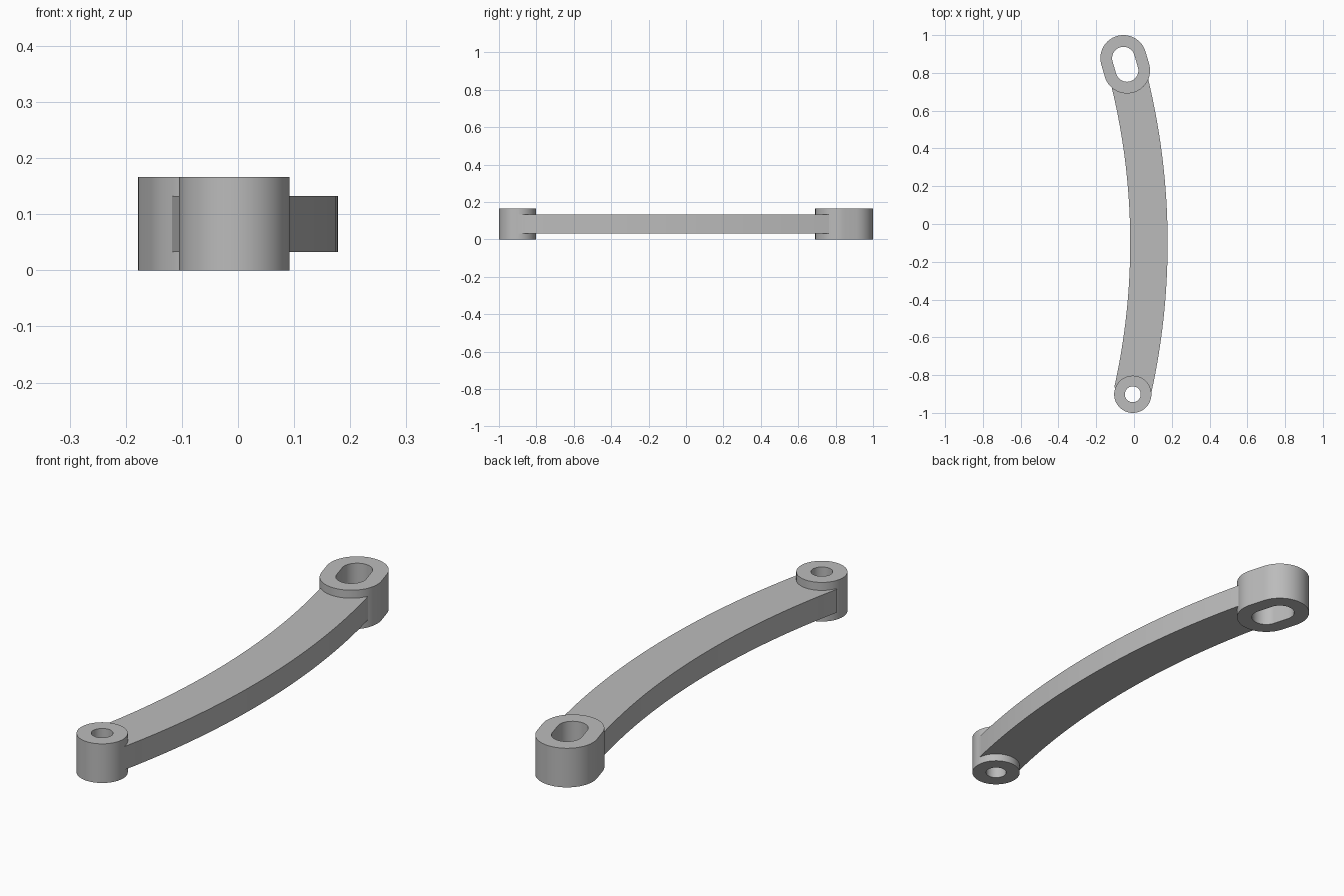
import bpy, bmesh
from math import sin, cos, pi, atan2, radians

cube = bpy.data.objects.get("Cube")
if cube:
    bpy.data.objects.remove(cube, do_unlink=True)

grey = bpy.data.materials.new("plain grey")
grey.use_nodes = True
colour = (0.5, 0.5, 0.5, 1)
grey.diffuse_color = colour
grey.node_tree.nodes["Principled BSDF"].inputs["Base Color"].default_value = colour


def prism(name, outline, z0, z1):
    """Extrude a closed counter-clockwise outline from z0 to z1."""
    bm = bmesh.new()
    face = bm.faces.new([bm.verts.new((x, y, z0)) for x, y in outline])
    top = bmesh.ops.extrude_face_region(bm, geom=[face])["geom"]
    bmesh.ops.translate(bm, vec=(0, 0, z1 - z0),
                        verts=[v for v in top if isinstance(v, bmesh.types.BMVert)])
    bmesh.ops.recalc_face_normals(bm, faces=bm.faces)
    mesh = bpy.data.meshes.new(name)
    bm.to_mesh(mesh)
    bm.free()
    mesh.materials.append(grey)
    obj = bpy.data.objects.new(name, mesh)
    bpy.context.collection.objects.link(obj)
    return obj


def slot(a, b, r, n=32):
    """Capsule outline round the centres a and b."""
    t = atan2(b[1] - a[1], b[0] - a[0])
    return [(c[0] + r * cos(t + s + pi * i / n), c[1] + r * sin(t + s + pi * i / n))
            for c, s in ((b, -pi / 2), (a, pi / 2)) for i in range(n + 1)]


def circle(c, r, n=64):
    return [(c[0] + r * cos(2 * pi * i / n), c[1] + r * sin(2 * pi * i / n)) for i in range(n)]


def combine(target, tool, operation):
    mod = target.modifiers.new(operation.lower(), "BOOLEAN")
    mod.operation, mod.solver, mod.object = operation, "EXACT", tool
    bpy.context.view_layer.objects.active = target
    bpy.ops.object.modifier_apply(modifier=mod.name)
    bpy.data.objects.remove(tool, do_unlink=True)


# Curved arm: a band between two concentric arcs
radius, half_width, start, end, steps = 3.6, 0.099, -0.22, 0.252, 48
centre_x, centre_y = 0.079 - radius, -0.10
angles = [start + (end - start) * i / steps for i in range(steps + 1)]


def arc(r, turns):
    return [(centre_x + r * cos(t), centre_y + r * sin(t)) for t in turns]


link = prism("link_arm", arc(radius + half_width, angles)
             + arc(radius - half_width, angles[::-1]), 0.033, 0.132)

# End bosses: one round, one elongated
pin = (-0.0065, -0.9015)
slot_front, slot_back = (-0.037, 0.813), (-0.056, 0.878)
combine(link, prism("round_boss", circle(pin, 0.0985), 0, 0.166), "UNION")
combine(link, prism("slotted_boss", slot(slot_front, slot_back, 0.122), 0, 0.166), "UNION")

# Through holes
combine(link, prism("pin_hole", circle(pin, 0.042), -0.1, 0.3), "DIFFERENCE")
combine(link, prism("slot_hole", slot(slot_front, slot_back, 0.06), -0.1, 0.3), "DIFFERENCE")

bpy.ops.object.select_all(action="DESELECT")
link.select_set(True)
bpy.context.view_layer.objects.active = link
bpy.ops.object.shade_smooth_by_angle(angle=radians(30))
